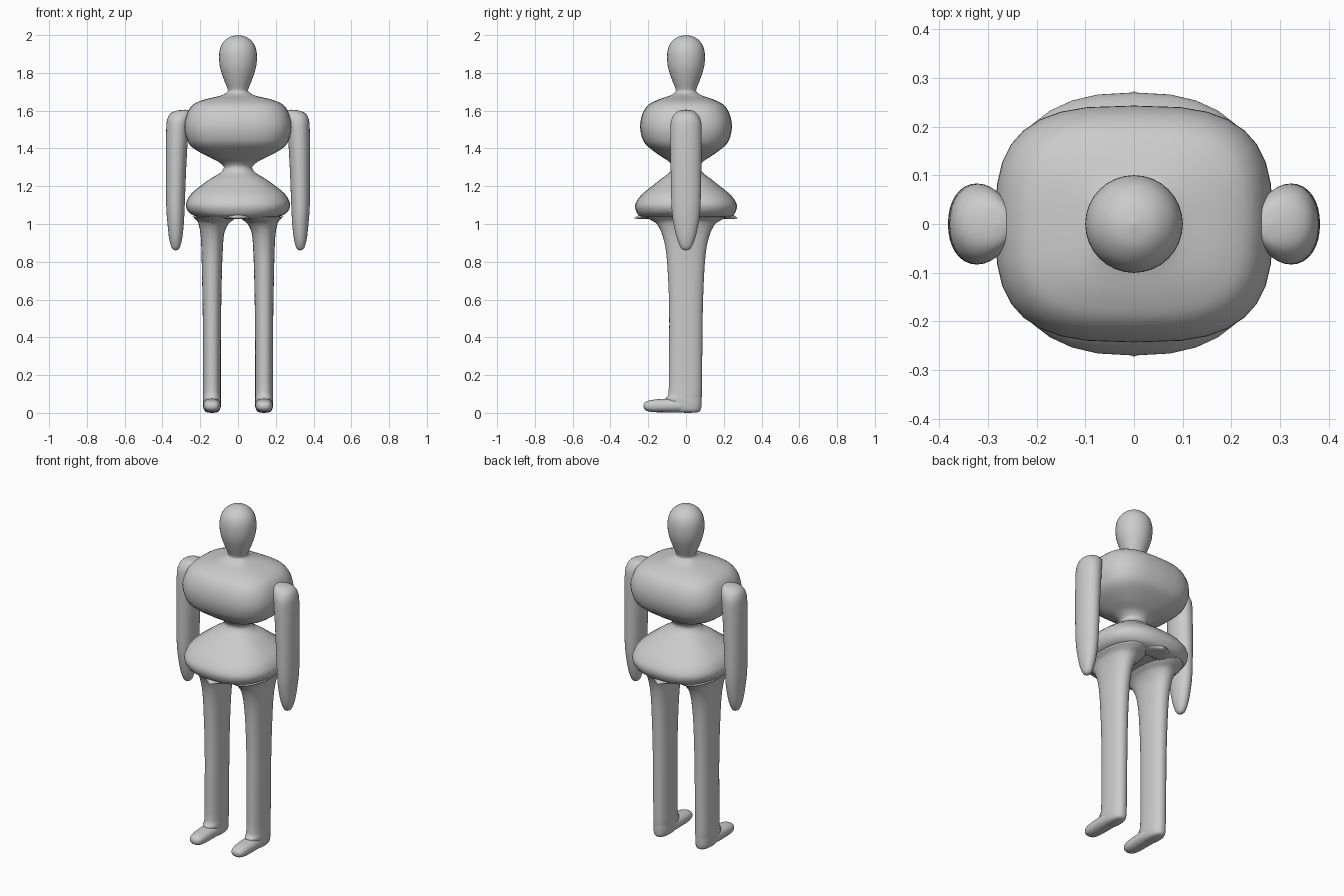
import bpy, bmesh
from math import cos, sin, pi, copysign
from mathutils import Vector

SEG, SUB = 32, 3


def catmull(rows):
    # smooth in-between sections through the given ones
    out = []
    for i in range(len(rows) - 1):
        p = [Vector(rows[min(max(k, 0), len(rows) - 1)]) for k in (i - 1, i, i + 1, i + 2)]
        for s in range(SUB):
            t = s / SUB
            out.append(0.5 * (2 * p[1] + (p[2] - p[0]) * t
                              + (2 * p[0] - 5 * p[1] + 4 * p[2] - p[3]) * t * t
                              + (3 * p[1] - p[0] - 3 * p[2] + p[3]) * t ** 3))
    return out + [Vector(rows[-1])]


def loft(name, rows, n=2.0, axis='Z', side=1):
    # rows: (position on axis, centre 1, centre 2, radius 1, radius 2)
    bm = bmesh.new()
    rings = []
    for k, (h, c1, c2, r1, r2) in enumerate(catmull(rows)):
        e = 2 / (n(h) if callable(n) else n)
        ring = []
        for j in range(SEG):
            a = 2 * pi * j / SEG
            u = c1 + max(r1, .002) * copysign(abs(cos(a)) ** e, cos(a))
            v = c2 + max(r2, .002) * copysign(abs(sin(a)) ** e, sin(a))
            ring.append(bm.verts.new((side * u, v, h) if axis == 'Z' else (side * u, h, v)))
        rings.append(ring)
    for a, b in zip(rings, rings[1:]):
        for j in range(SEG):
            k = (j + 1) % SEG
            bm.faces.new((a[j], a[k], b[k], b[j]))
    bm.faces.new(rings[0])
    bm.faces.new(rings[-1])
    bmesh.ops.recalc_face_normals(bm, faces=bm.faces)
    for f in bm.faces:
        f.smooth = True
    me = bpy.data.meshes.new(name)
    bm.to_mesh(me)
    bm.free()
    ob = bpy.data.objects.new(name, me)
    bpy.context.collection.objects.link(ob)
    return ob


# head, chest, waist and hips in one skin
torso = [(2.0, 0, 0), (1.99, .045, .045), (1.96, .08, .08), (1.92, .097, .097),
         (1.87, .1, .1), (1.82, .093, .093), (1.76, .073, .073), (1.72, .057, .057),
         (1.70, .056, .056), (1.68, .09, .085), (1.668, .14, .12), (1.655, .19, .155),
         (1.63, .24, .2), (1.58, .272, .232), (1.51, .285, .243), (1.44, .268, .226),
         (1.40, .235, .19), (1.36, .165, .135), (1.33, .105, .09), (1.30, .075, .072),
         (1.27, .095, .09), (1.24, .145, .13), (1.20, .2, .18), (1.16, .248, .23),
         (1.12, .272, .262), (1.09, .275, .27), (1.06, .258, .26), (1.04, .22, .24),
         (1.03, .15, .19), (1.028, 0, 0)]


def squareness(z):
    if z > 1.69 or 1.26 < z < 1.34:
        return 2.0
    return 3.0 if z > 1.3 else 2.5


loft("head_and_torso", [(z, 0, 0, a, b) for z, a, b in torso], squareness)

arm = [(.86, .33, 0, 0, 0), (.87, .33, 0, .019, .024), (.92, .33, 0, .034, .047),
       (1.0, .33, 0, .043, .066), (1.1, .331, 0, .049, .077), (1.3, .328, 0, .054, .081),
       (1.5, .321, 0, .059, .083), (1.555, .313, 0, .061, .076),
       (1.585, .303, 0, .055, .058), (1.6, .29, 0, .035, .035), (1.605, .28, 0, 0, 0)]
leg = [(0, .138, .01, .0, .0), (.004, .138, .005, .03, .06), (.02, .138, -.001, .043, .08),
       (.05, .138, -.008, .047, .09), (.08, .138, -.012, .047, .095),
       (.11, .138, -.004, .047, .088), (.3, .138, -.002, .047, .088),
       (.55, .138, 0, .049, .089), (.75, .138, 0, .053, .097), (.87, .137, 0, .057, .108),
       (.95, .136, 0, .063, .128), (1.0, .13, 0, .079, .155), (1.02, .123, 0, .096, .185),
       (1.04, .122, 0, .12, .215)]
foot = [(-.225, .138, .036, 0, 0), (-.221, .138, .036, .022, .015),
        (-.205, .138, .036, .036, .026), (-.17, .138, .037, .044, .033),
        (-.11, .138, .039, .047, .036), (-.03, .138, .04, .047, .037), (.03, .138, .04, .04, .03)]
for side, label in ((1, "left"), (-1, "right")):
    loft(label + "_arm", arm, 2.1, 'Z', side)
    loft(label + "_leg", leg, 2.3, 'Z', side)
    loft(label + "_foot", foot, 2.3, 'Y', side)

# small pointed creases under the hips, front and back
for s, label in ((-1, "front"), (1, "back")):
    loft(label + "_hip_crease", [(s * .15, 0, 1.04, .15, .014), (s * .21, 0, 1.04, .085, .014),
                                 (s * .25, 0, 1.037, .03, .011), (s * .272, 0, 1.031, 0, 0)], 2, 'Y')
